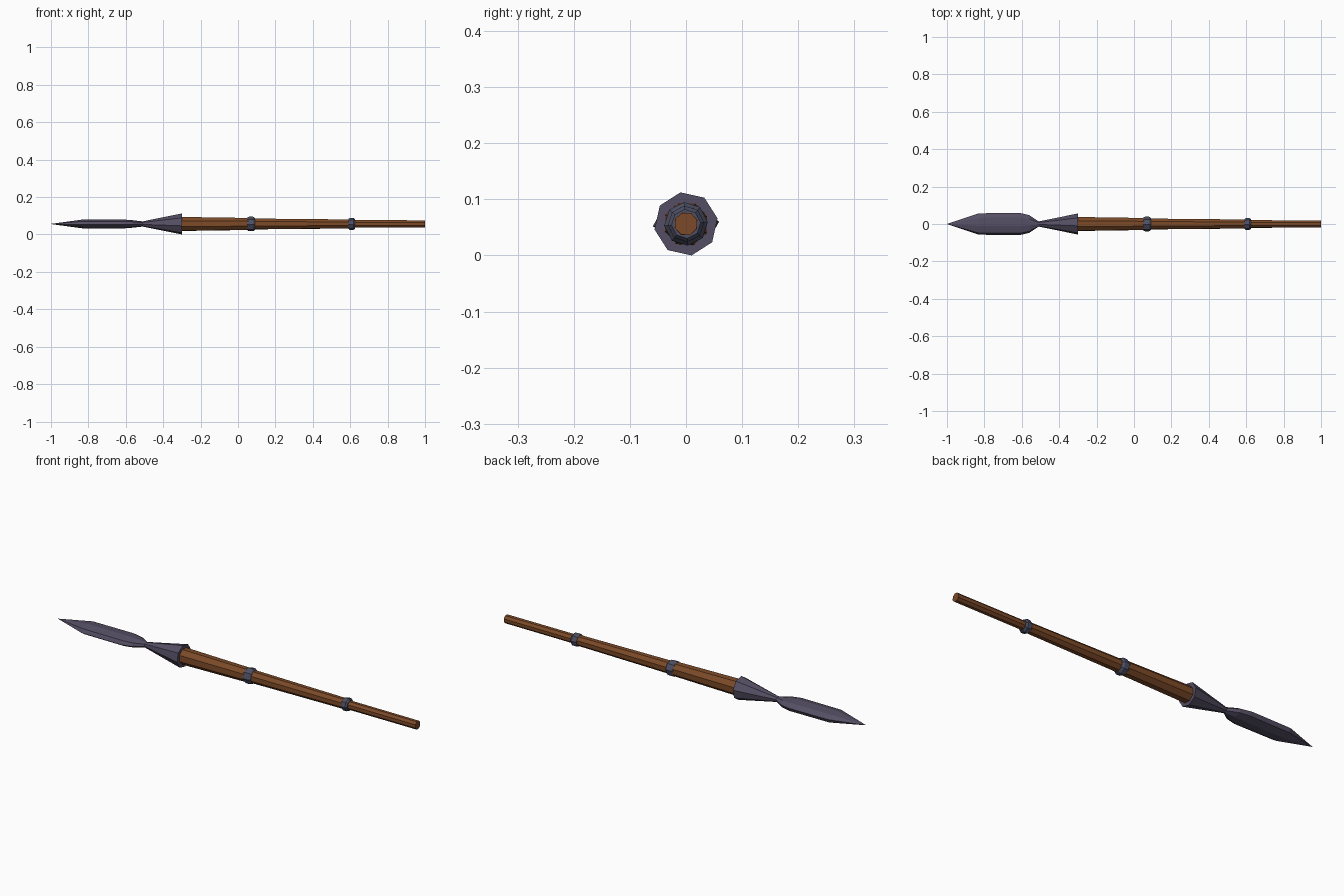
import bpy, bmesh, math

if "Cube" in bpy.data.objects:
    bpy.data.objects.remove(bpy.data.objects["Cube"])

AXIS_Z = 0.0562   # height of the spear's centre line
SIDES = 8


def material(name, rgb):
    m = bpy.data.materials.new(name)
    m.diffuse_color = (*rgb, 1)
    m.use_nodes = True
    m.node_tree.nodes["Principled BSDF"].inputs["Base Color"].default_value = m.diffuse_color
    return m


dark_steel = material("dark steel", (0.09, 0.077, 0.125))
band_steel = material("blue grey steel", (0.075, 0.08, 0.13))
wood = material("brown wood", (0.2, 0.068, 0.021))


def loft(name, sections, mat, turn=10):
    """Octagonal sections (x, y radius, z radius) joined along x, ends capped."""
    bm = bmesh.new()
    rings = []
    for x, ry, rz in sections:
        ring = []
        for i in range(SIDES):
            a = math.radians(turn) + math.tau * i / SIDES
            ring.append(bm.verts.new((x, ry * math.cos(a), AXIS_Z + rz * math.sin(a))))
        rings.append(ring)
    for a, b in zip(rings, rings[1:]):
        for i in range(SIDES):
            j = (i + 1) % SIDES
            bm.faces.new((a[i], a[j], b[j], b[i]))
    bm.faces.new(rings[0])
    bm.faces.new(rings[-1])
    bmesh.ops.remove_doubles(bm, verts=bm.verts, dist=0.00005)
    bmesh.ops.recalc_face_normals(bm, faces=bm.faces)
    me = bpy.data.meshes.new(name)
    bm.to_mesh(me)
    bm.free()
    me.materials.append(mat)
    ob = bpy.data.objects.new(name, me)
    bpy.context.collection.objects.link(ob)
    return ob


# flattened leaf-shaped blade
loft("blade", [(-1.0, 0.0006, 0.0006), (-0.83, 0.058, 0.024), (-0.61, 0.060, 0.024),
               (-0.56, 0.048, 0.020), (-0.51, 0.014, 0.014)], dark_steel)

# flared socket behind the blade
loft("socket", [(-0.51, 0.014, 0.014), (-0.30, 0.057, 0.057)], dark_steel)

# shaft in three tapering lengths, stepping down at each band
for name, x0, r0, x1, r1 in (("front_shaft", -0.31, 0.040, 0.07, 0.034),
                             ("middle_shaft", 0.07, 0.031, 0.61, 0.0255),
                             ("rear_shaft", 0.61, 0.0215, 1.0, 0.021)):
    loft(name, [(x0, r0, r0), (x1, r1, r1)], wood, 20)

# bands covering the shaft joints
for name, x, w, r in (("front_band", 0.07, 0.022, 0.039),
                      ("rear_band", 0.608, 0.017, 0.0325)):
    loft(name, [(x - w, r * 0.84, r * 0.84), (x - w * 0.5, r, r),
                (x + w * 0.5, r, r), (x + w, r * 0.8, r * 0.8)], band_steel, 5)
